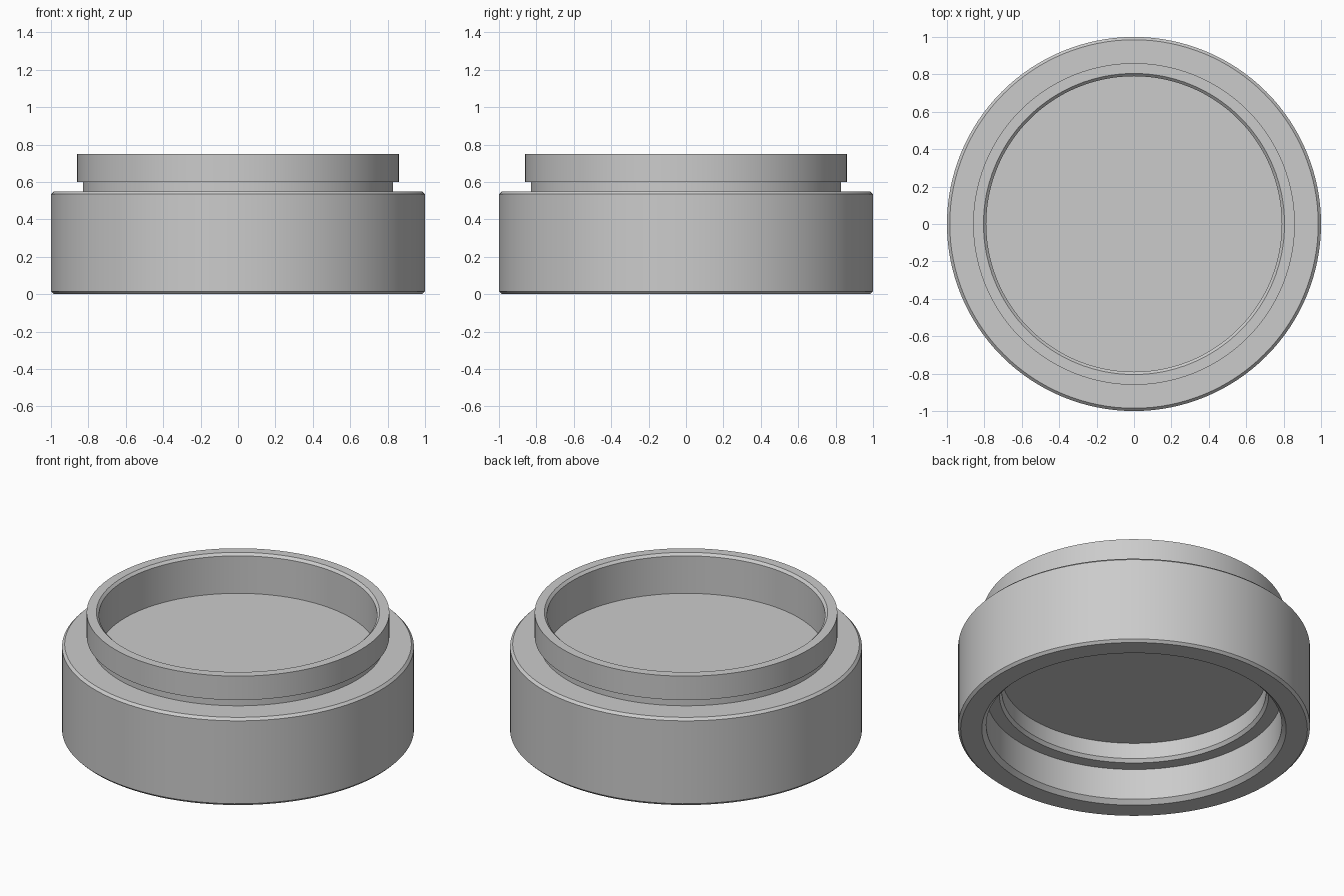
import bpy
import bmesh
import math

cube = bpy.data.objects.get("Cube")
if cube:
    bpy.data.objects.remove(cube, do_unlink=True)

SEGMENTS = 128

grey = bpy.data.materials.new("plain grey")
grey.use_nodes = True
colour = (0.6, 0.6, 0.6, 1)
grey.diffuse_color = colour
grey.node_tree.nodes["Principled BSDF"].inputs["Base Color"].default_value = colour


def make_object(name, bm):
    bmesh.ops.recalc_face_normals(bm, faces=bm.faces)
    mesh = bpy.data.meshes.new(name)
    bm.to_mesh(mesh)
    bm.free()
    mesh.materials.append(grey)
    obj = bpy.data.objects.new(name, mesh)
    bpy.context.collection.objects.link(obj)
    return obj


def lathe(name, profile):
    """Spin a profile of (radius, height) points about the z axis."""
    bm = bmesh.new()
    verts = [bm.verts.new((r, 0, z)) for r, z in profile]
    edges = [bm.edges.new(pair) for pair in zip(verts, verts[1:])]
    bmesh.ops.spin(bm, geom=verts + edges, cent=(0, 0, 0), axis=(0, 0, 1),
                   angle=math.tau, steps=SEGMENTS)
    bmesh.ops.remove_doubles(bm, verts=bm.verts, dist=0.0001)
    return make_object(name, bm)


# Stepped ring body with a web closing it across the middle
body = lathe("ring_body", [
    (0, 0.34), (0.75, 0.34),                    # underside of the web
    (0.75, 0.24), (0.765, 0.22), (0.84, 0.22),  # inner ledge
    (0.84, 0.025), (0.865, 0),                  # lower socket and its chamfer
    (0.985, 0), (1, 0.015),                     # base rim
    (1, 0.535), (0.985, 0.55),                  # outer wall
    (0.83, 0.55), (0.83, 0.60),                 # neck groove
    (0.86, 0.60), (0.86, 0.75),                 # upper collar
    (0.805, 0.75), (0.79, 0.735),               # collar inner chamfer
    (0.79, 0.50), (0, 0.50),                    # recess floor
])

# Small stop where the inner ledge begins
bm = bmesh.new()
bmesh.ops.create_cube(bm, size=1)
bmesh.ops.scale(bm, vec=(0.08, 0.05, 0.06), verts=bm.verts)
bmesh.ops.translate(bm, vec=(0.76, -0.03, 0.25), verts=bm.verts)
make_object("ledge_stop", bm)

# Smooth round walls, crisp steps
bpy.ops.object.select_all(action="DESELECT")
body.select_set(True)
bpy.context.view_layer.objects.active = body
bpy.ops.object.shade_smooth_by_angle(angle=math.radians(25))
